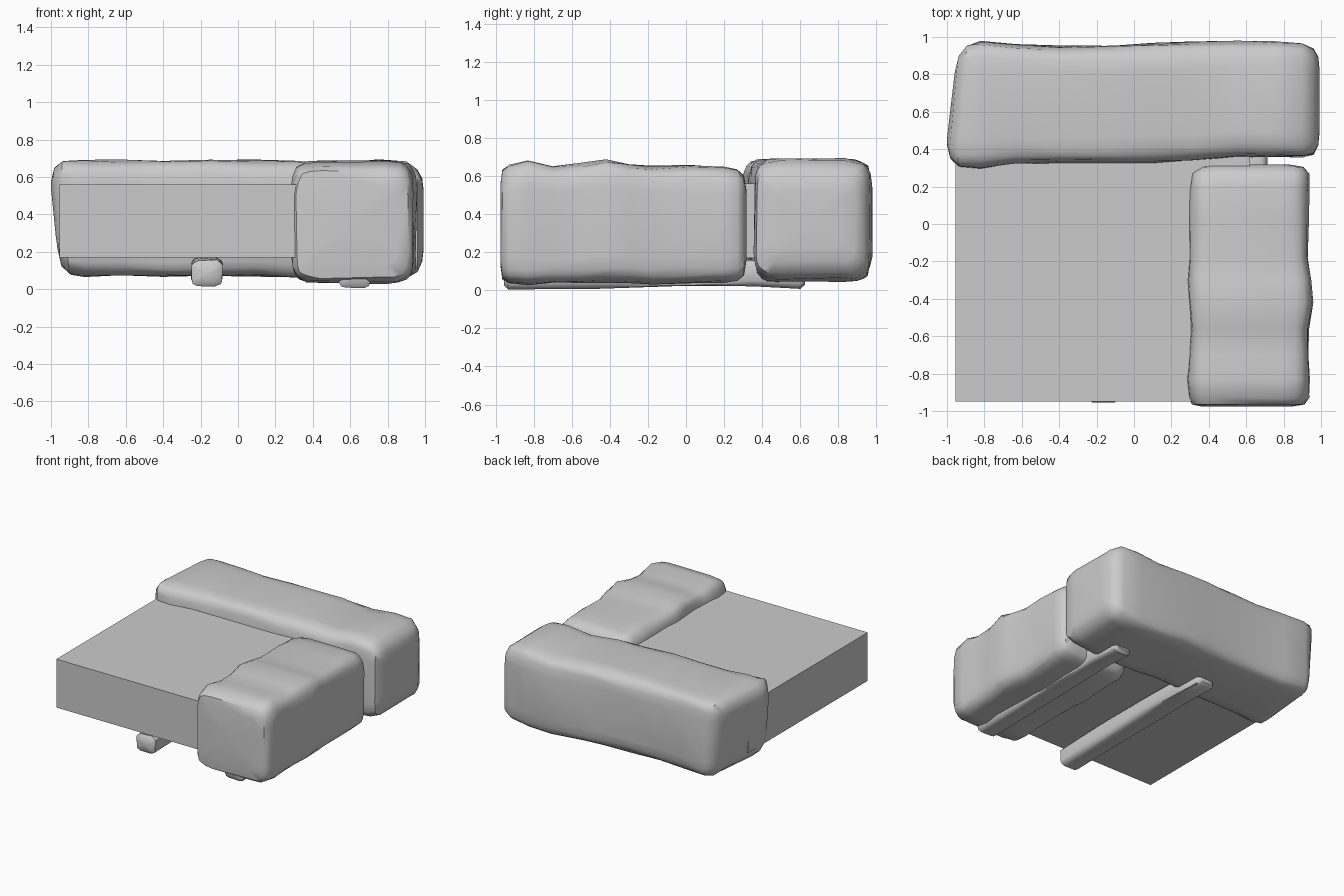
import bpy, bmesh, math, random
from mathutils import Vector

random.seed(4)
if "Cube" in bpy.data.objects:
    bpy.data.objects.remove(bpy.data.objects["Cube"], do_unlink=True)

stone = bpy.data.materials.new("stone grey")
stone.use_nodes = True
GREY = (0.6, 0.6, 0.6, 1)
stone.diffuse_color = GREY
stone.node_tree.nodes["Principled BSDF"].inputs["Base Color"].default_value = GREY


def finish(name, bm, smooth):
    """Turn a bmesh into a named object with the stone colour."""
    bmesh.ops.recalc_face_normals(bm, faces=bm.faces)
    mesh = bpy.data.meshes.new(name)
    bm.to_mesh(mesh)
    bm.free()
    mesh.materials.append(stone)
    obj = bpy.data.objects.new(name, mesh)
    bpy.context.collection.objects.link(obj)
    if smooth:
        bpy.ops.object.select_all(action='DESELECT')
        obj.select_set(True)
        bpy.context.view_layer.objects.active = obj
        bpy.ops.object.shade_smooth_by_angle(angle=math.radians(42))
    return obj


def rough_block(name, axis, stations, power=7, sides=24, rough=0.006, lean=(0, 0)):
    """Loft rounded-square rings (position, side min, side max, z min, z max)
    along x or y; lean slants the first end."""
    bm = bmesh.new()
    rings = []
    for i, (t, a0, a1, z0, z1) in enumerate(stations):
        tilt = 1 if i < 3 else 0
        ring = []
        for k in range(sides):
            ang = math.tau * (k + 0.5) / sides
            c, s = math.cos(ang), math.sin(ang)
            u = math.copysign(abs(c) ** (2 / power), c)
            v = math.copysign(abs(s) ** (2 / power), s)
            along = t + tilt * (lean[0] * u + lean[1] * v)
            across = (a0 + a1) / 2 + u * (a1 - a0) / 2 + random.uniform(-rough, rough)
            z = (z0 + z1) / 2 + v * (z1 - z0) / 2 + random.uniform(-rough, rough)
            z = max(z, 0)
            co = (along, across, z) if axis == 'x' else (across, along, z)
            ring.append(bm.verts.new(co))
        rings.append(ring)
    for r0, r1 in zip(rings, rings[1:]):
        for k in range(sides):
            n = (k + 1) % sides
            bm.faces.new((r0[k], r0[n], r1[n], r1[k]))
    # Close each end with a fan
    for ring in (rings[0], rings[-1]):
        mid = sum((v.co for v in ring), Vector()) / sides
        hub = bm.verts.new(mid)
        for k in range(sides):
            bm.faces.new((ring[k], ring[(k + 1) % sides], hub))
    return finish(name, bm, True)


# Flat slab
bm = bmesh.new()
bmesh.ops.create_cube(bm, size=1)
lo, hi = Vector((-0.955, -0.95, 0.17)), Vector((0.62, 0.57, 0.56))
for v in bm.verts:
    v.co = Vector([(lo[i] + hi[i]) / 2 + v.co[i] * (hi[i] - lo[i]) for i in range(3)])
finish("slab", bm, False)

# Long rough stone across the back
rough_block("back_stone", 'x', [
    (-0.96, 0.42, 0.84, 0.20, 0.58),
    (-0.945, 0.35, 0.91, 0.12, 0.65),
    (-0.90, 0.30, 0.96, 0.08, 0.69),
    (-0.82, 0.29, 0.975, 0.07, 0.69),
    (-0.63, 0.32, 0.96, 0.07, 0.69),
    (-0.40, 0.325, 0.95, 0.07, 0.685),
    (-0.15, 0.325, 0.95, 0.07, 0.69),
    (0.10, 0.33, 0.965, 0.07, 0.69),
    (0.30, 0.335, 0.975, 0.06, 0.685),
    (0.55, 0.355, 0.975, 0.04, 0.67),
    (0.75, 0.36, 0.975, 0.04, 0.69),
    (0.90, 0.36, 0.965, 0.06, 0.68),
    (0.96, 0.37, 0.94, 0.09, 0.64),
    (0.985, 0.42, 0.89, 0.15, 0.59),
    (0.993, 0.50, 0.82, 0.22, 0.52),
], lean=(0.025, -0.02))

# Rough stone down the side
rough_block("side_stone", 'y', [
    (-0.975, 0.36, 0.85, 0.13, 0.56),
    (-0.965, 0.31, 0.91, 0.06, 0.63),
    (-0.93, 0.29, 0.935, 0.04, 0.655),
    (-0.83, 0.285, 0.94, 0.03, 0.685),
    (-0.70, 0.295, 0.935, 0.04, 0.65),
    (-0.56, 0.30, 0.935, 0.04, 0.665),
    (-0.42, 0.29, 0.955, 0.04, 0.69),
    (-0.30, 0.29, 0.945, 0.04, 0.665),
    (-0.18, 0.29, 0.93, 0.035, 0.65),
    (0.02, 0.295, 0.935, 0.04, 0.655),
    (0.20, 0.295, 0.935, 0.04, 0.645),
    (0.27, 0.31, 0.935, 0.05, 0.635),
    (0.305, 0.35, 0.91, 0.08, 0.60),
    (0.318, 0.43, 0.83, 0.16, 0.52),
])

# Two worn bearers underneath
for name, x, floor in (("left_bearer", 0.625, 0.0), ("right_bearer", -0.165, 0.01)):
    rough_block(name, 'y', [
        (-0.955, x - 0.06, x + 0.06, floor + 0.025, 0.13),
        (-0.935, x - 0.083, x + 0.083, floor + 0.005, 0.155),
        (-0.50, x - 0.08, x + 0.08, floor + 0.01, 0.17),
        (0.0, x - 0.085, x + 0.08, floor + 0.02, 0.17),
        (0.35, x - 0.08, x + 0.085, floor + 0.02, 0.16),
        (0.60, x - 0.08, x + 0.08, floor + 0.01, 0.13),
        (0.625, x - 0.06, x + 0.06, floor + 0.03, 0.11),
    ], power=5, sides=12, rough=0.005)
